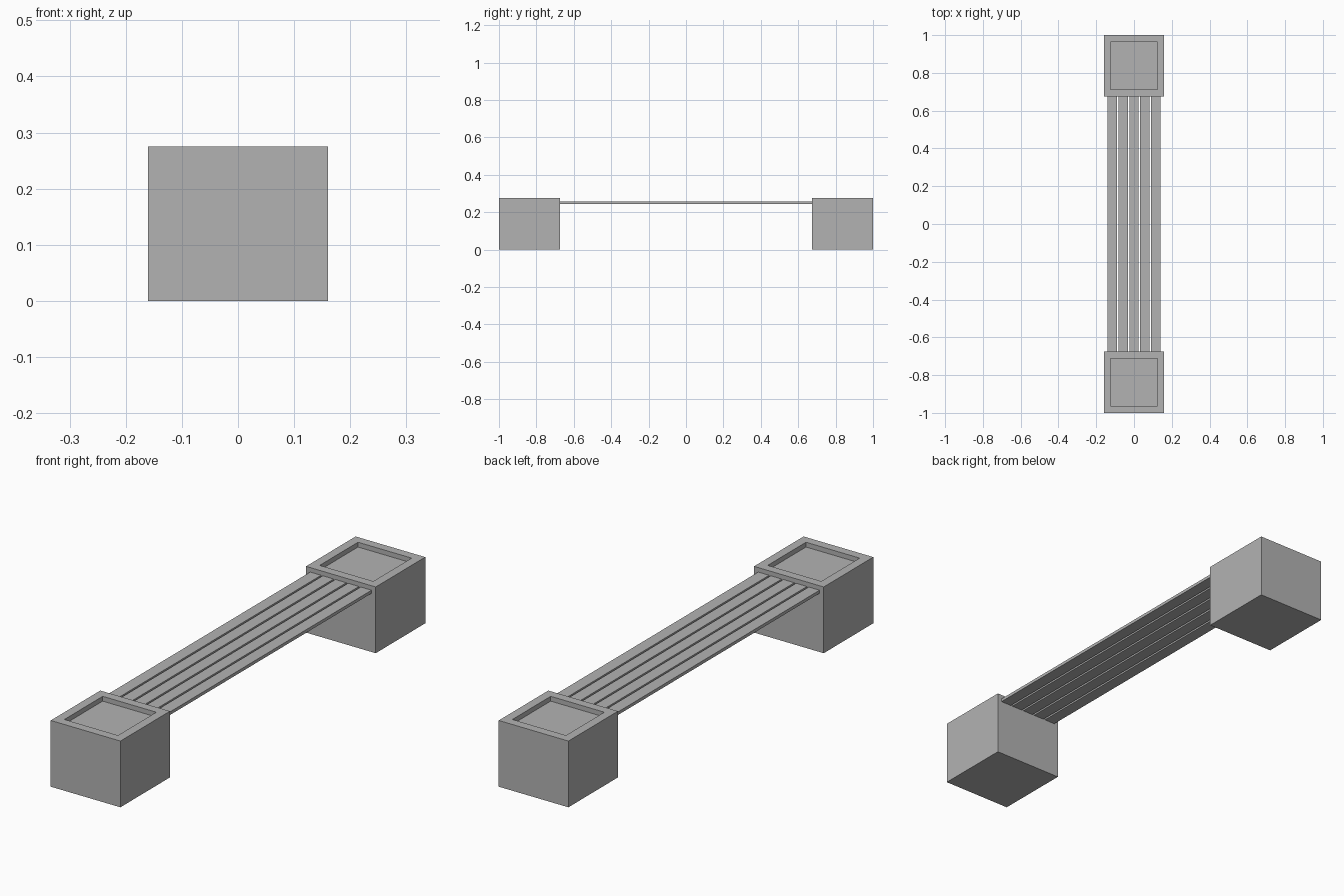
import bpy
import bmesh
from mathutils import Vector

cube = bpy.data.objects.get("Cube")
if cube:
    bpy.data.objects.remove(cube, do_unlink=True)

# Plain grey finish
GREY = (0.45, 0.45, 0.45, 1)
grey = bpy.data.materials.new("plain_grey")
grey.use_nodes = True
grey.diffuse_color = GREY
grey.node_tree.nodes["Principled BSDF"].inputs["Base Color"].default_value = GREY


def add_box(name, size, centre, recess=None):
    """Box with an optional (rim width, depth) square recess in its top."""
    bm = bmesh.new()
    bmesh.ops.create_cube(bm, size=1)
    bmesh.ops.scale(bm, vec=size, verts=bm.verts)
    if recess:
        rim, depth = recess
        bm.normal_update()
        top = max(bm.faces, key=lambda f: f.normal.z)
        bmesh.ops.inset_region(bm, faces=[top], thickness=rim)
        walls = bmesh.ops.extrude_discrete_faces(bm, faces=[top])
        floor = walls["faces"][0]
        bmesh.ops.translate(bm, vec=(0, 0, -depth), verts=floor.verts)
    bmesh.ops.recalc_face_normals(bm, faces=bm.faces)
    mesh = bpy.data.meshes.new(name)
    bm.to_mesh(mesh)
    bm.free()
    mesh.materials.append(grey)
    obj = bpy.data.objects.new(name, mesh)
    obj.location = Vector(centre)
    bpy.context.collection.objects.link(obj)
    return obj


# Planter blocks at both ends
HEIGHT, WIDTH, DEPTH = 0.275, 0.32, 0.325
block_y = 1 - DEPTH / 2
for name, side in (("front_planter", -1), ("back_planter", 1)):
    add_box(name, (WIDTH, DEPTH, HEIGHT), (0, side * block_y, HEIGHT / 2),
            recess=(0.052, 0.02))

# Seat slats spanning between the planters
SLATS, PITCH = 5, 0.058
span = 2 * (1 - DEPTH)
for i in range(SLATS):
    x = (i - (SLATS - 1) / 2) * PITCH
    add_box(f"seat_slat_{i + 1}", (0.05, span, 0.013), (x, 0, 0.25))
